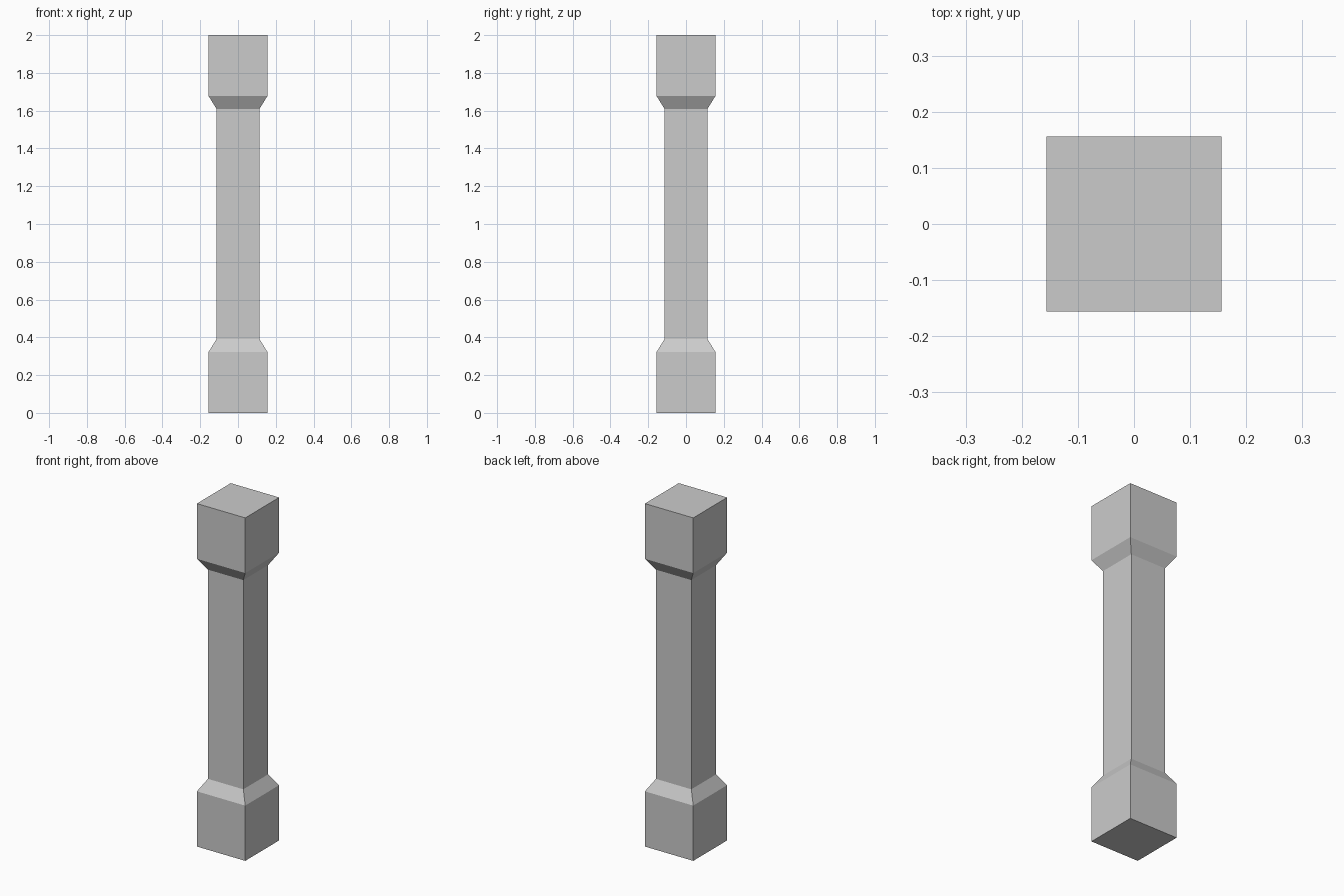
import bpy
import bmesh

if "Cube" in bpy.data.objects:
    bpy.data.objects.remove(bpy.data.objects["Cube"])

# Square cross-sections up the pillar: (height, half width)
PROFILE = [(0.0, 0.156), (0.322, 0.156), (0.39, 0.114),
           (1.61, 0.114), (1.678, 0.156), (2.0, 0.156)]


def square_ring(bm, z, h):
    return [bm.verts.new((x * h, y * h, z))
            for x, y in ((-1, -1), (1, -1), (1, 1), (-1, 1))]


# Pillar: square block ends, chamfered into a slimmer shaft
bm = bmesh.new()
rings = [square_ring(bm, z, h) for z, h in PROFILE]
for low, high in zip(rings, rings[1:]):
    for i in range(4):
        j = (i + 1) % 4
        bm.faces.new((low[i], low[j], high[j], high[i]))

# End caps
bm.faces.new(rings[0][::-1])
bm.faces.new(rings[-1])

mesh = bpy.data.meshes.new("pillar")
bm.to_mesh(mesh)
bm.free()
bpy.context.collection.objects.link(bpy.data.objects.new("pillar", mesh))
